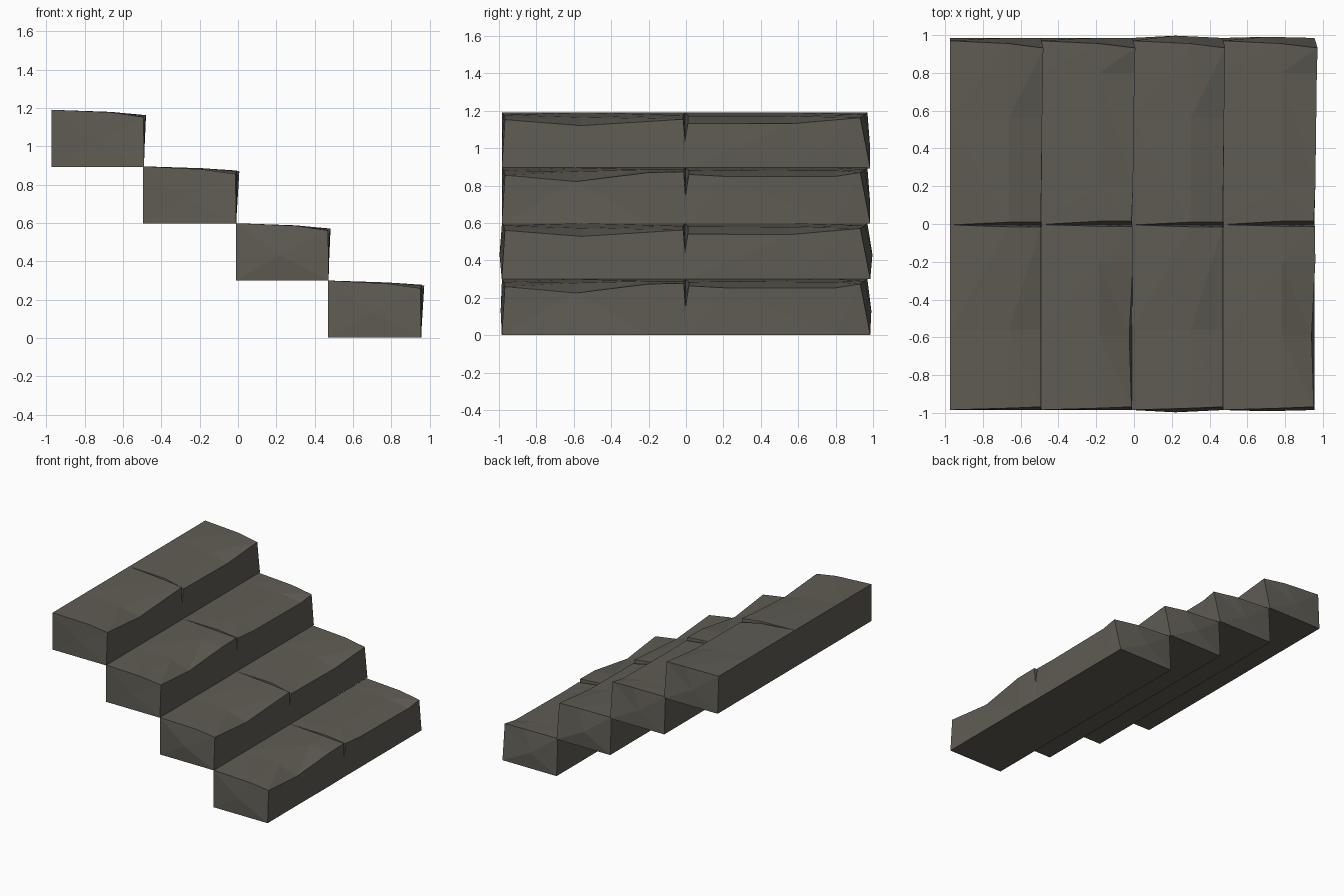
import bpy, bmesh

stone = bpy.data.materials.new("dark_stone")
stone.diffuse_color = (0.115, 0.108, 0.088, 1)

# Cross-sections along a step: y, top edge x, bottom edge x, edge height, mid-tread height
WORN_A = [
    (-0.968, 0.48, 0.483, 0.260, 0.285),
    (-0.56, 0.48, 0.483, 0.228, 0.272),
    (-0.015, 0.48, 0.483, 0.262, 0.283),
    (-0.005, 0.477, 0.483, 0.150, 0.225),   # crack between the two blocks
    (0.010, 0.480, 0.483, 0.240, 0.280),
    (0.56, 0.487, 0.481, 0.238, 0.278),
    (0.932, 0.493, 0.480, 0.270, 0.287),
]
WORN_B = [
    (-0.968, 0.482, 0.485, 0.258, 0.282),
    (-0.59, 0.470, 0.485, 0.224, 0.278),
    (-0.20, 0.490, 0.487, 0.272, 0.288),
    (-0.012, 0.488, 0.485, 0.276, 0.288),
    (-0.003, 0.483, 0.485, 0.145, 0.220),   # crack between the two blocks
    (0.015, 0.482, 0.485, 0.262, 0.283),
    (0.20, 0.490, 0.485, 0.252, 0.285),
    (0.80, 0.498, 0.485, 0.252, 0.283),
    (0.932, 0.502, 0.485, 0.272, 0.288),
]


def stone_step(name, x0, z0, sections, bulge):
    bm = bmesh.new()
    rings = []
    last = len(sections) - 1
    for i, (y, xt, xb, zf, zm) in enumerate(sections):
        # the ends splay outward towards the foot and the back
        s = -1 if i == 0 else 1 if i == last else 0
        low = s * 0.985 if s else y
        back = s * (0.984 if s < 0 else 0.970) if s else y
        mid = s * 0.975 if s < 0 else s * 0.955 if s else y
        pts = [(0, low, 0), (xb, low, 0), (xt, y, zf),
               (0.31, mid, zm), (0, back, 0.298)]
        rings.append([bm.verts.new((x0 + a, b, z0 + c)) for a, b, c in pts])
    for r, q in zip(rings, rings[1:]):
        for k in range(5):
            n = (k + 1) % 5
            f = bm.faces.new((r[k], r[n], q[n], q[k]))
    # end faces, hewn to a slight point
    for ring, s in ((rings[0], -1), (rings[-1], 1)):
        c = bm.verts.new((x0 + 0.23, s * (0.983 + bulge), z0 + 0.13))
        for k in range(5):
            bm.faces.new((ring[k], ring[(k + 1) % 5], c))
    bmesh.ops.triangulate(bm, faces=[f for f in bm.faces if len(f.verts) > 3])
    bmesh.ops.recalc_face_normals(bm, faces=bm.faces)
    mesh = bpy.data.meshes.new(name)
    bm.to_mesh(mesh)
    bm.free()
    mesh.materials.append(stone)
    bpy.context.collection.objects.link(bpy.data.objects.new(name, mesh))


# Four steps climbing towards -x
stone_step("step_top", -0.973, 0.893, WORN_A, 0.0)
stone_step("step_upper", -0.495, 0.598, WORN_B, 0.0)
stone_step("step_lower", -0.010, 0.301, WORN_A, 0.014)
stone_step("step_bottom", 0.470, 0.002, WORN_B, 0.008)
